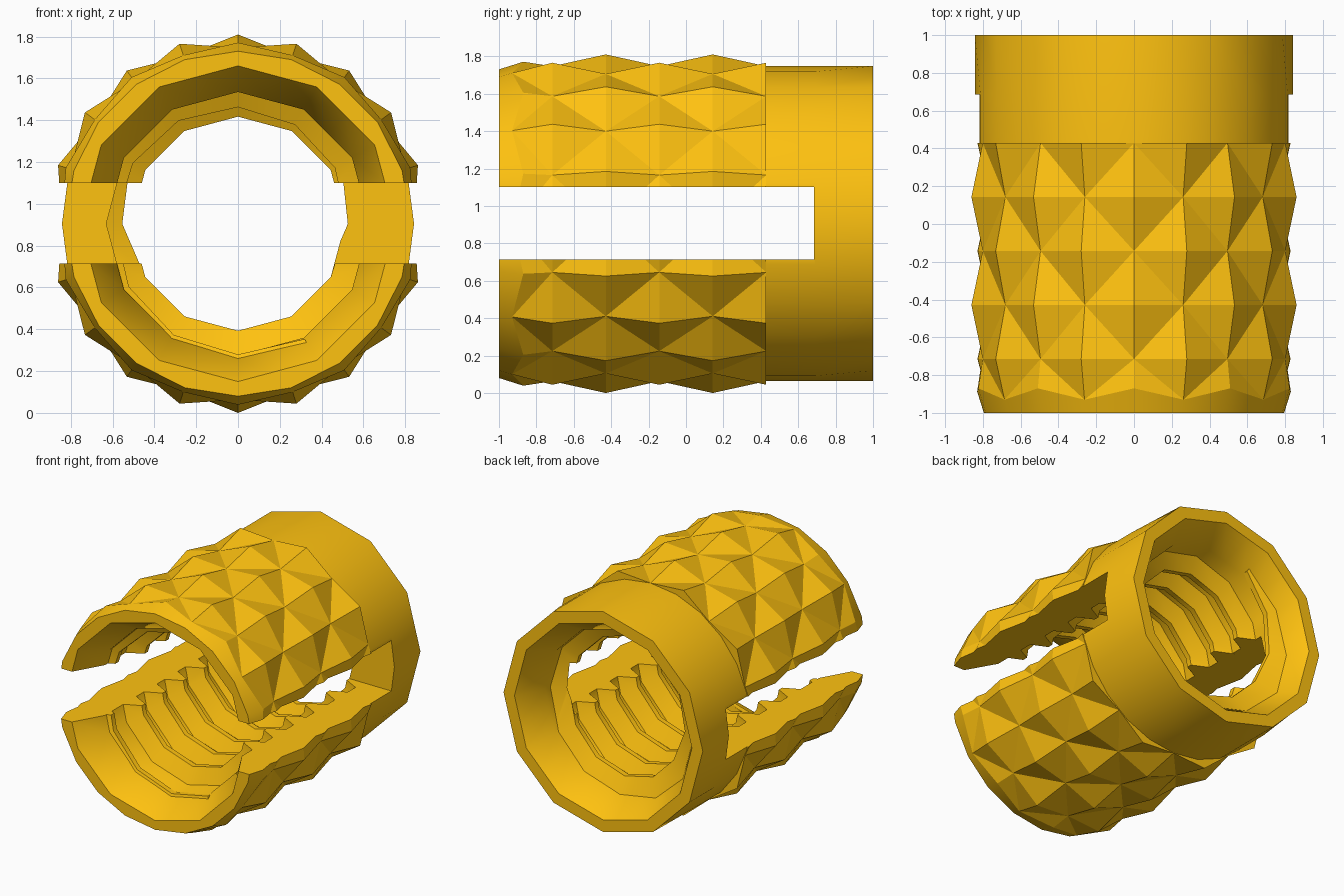
import bpy, bmesh
from math import sin, cos, tau, radians

if "Cube" in bpy.data.objects:
    bpy.data.objects.remove(bpy.data.objects["Cube"])

AXIS_Z = 0.905
SIDES = 12          # bore and thread facets per turn
KNURLS = 20         # knurl columns around

gold = bpy.data.materials.new("brass")
gold.use_nodes = True
gold.diffuse_color = (1.0, 0.54, 0.005, 1)
gold.node_tree.nodes["Principled BSDF"].inputs["Base Color"].default_value = gold.diffuse_color


def polar(r, angle, y):
    return (r * sin(angle), y, AXIS_Z + r * cos(angle))


def ring(bm, r, y, n, odd_scale=1):
    return [bm.verts.new(polar(r * (odd_scale if i % 2 else 1), tau * i / n, y))
            for i in range(n)]


def bridge(bm, a, b):
    n = len(a)
    for i in range(n):
        j = (i + 1) % n
        bm.faces.new((a[i], a[j], b[j], b[i]))


def finish(bm, name):
    bmesh.ops.recalc_face_normals(bm, faces=bm.faces)
    mesh = bpy.data.meshes.new(name)
    bm.to_mesh(mesh)
    bm.free()
    obj = bpy.data.objects.new(name, mesh)
    bpy.context.collection.objects.link(obj)
    mesh.materials.append(gold)
    return obj


# Sleeve: twelve-sided bore with end cones; the collar turns rounder towards the slot
def make_sleeve():
    bm = bmesh.new()
    flat = cos(tau / (2 * SIDES))
    profile = [(0.755, -1, flat), (0.63, -0.78, flat), (0.63, 0.8, flat), (0.75, 1, flat),
               (0.842, 1, flat), (0.842, 0.69, 1), (0.842, 0.425, 1),
               (0.79, 0.425, flat), (0.79, -1, flat)]
    rings = [ring(bm, r, y, 2 * SIDES, odd) for r, y, odd in profile]
    for k, current in enumerate(rings):
        bridge(bm, current, rings[(k + 1) % len(rings)])
    return finish(bm, "sleeve")


# Knurl: staggered four-sided pyramids, the first row clipped by a front taper
def make_knurl():
    bm = bmesh.new()
    low, high, rows = 0.842, 0.905, 5
    front = ring(bm, 0.825, -1, KNURLS)
    clipped = [(0.866, -0.87), (0.847, -0.93)]
    grid = [[bm.verts.new(polar(clipped[i % 2][0], tau * i / KNURLS, clipped[i % 2][1]))
             for i in range(KNURLS)]]
    for k in range(rows):
        y = -0.715 + 0.286 * k
        grid.append([bm.verts.new(polar(high if (i + k) % 2 else low, tau * i / KNURLS, y))
                     for i in range(KNURLS)])
    bridge(bm, front, grid[0])
    for k in range(rows):
        for i in range(KNURLS):
            j = (i + 1) % KNURLS
            a, b, c, d = grid[k][i], grid[k][j], grid[k + 1][j], grid[k + 1][i]
            # split each cell along its valley
            triangles = ((a, b, c), (a, c, d)) if (i + k) % 2 else ((a, b, d), (b, c, d))
            for tri in triangles:
                bm.faces.new(tri)
    inner_back = ring(bm, 0.762, 0.429, KNURLS)
    inner_front = ring(bm, 0.762, -1, KNURLS)
    bridge(bm, grid[-1], inner_back)
    bridge(bm, inner_back, inner_front)
    bridge(bm, inner_front, front)
    return finish(bm, "knurl")


# Thread: a ridge swept along a helix inside the bore, rising slowly at the front
def make_thread():
    bm = bmesh.new()
    pitch, turns, start = 0.25, 6.5, -0.8
    first = 5
    steps = int(SIDES * turns)
    previous = None
    for s in range(steps + 1):
        angle = tau * (s + first) / SIDES
        y = start + pitch * s / SIDES
        height = min(1, s / 11, (steps - s) / 3)
        crest = 0.637 - 0.125 * height
        half = 0.03 + 0.07 * height
        section = [(0.67, -half), (crest, -0.02), (crest, 0.02), (0.67, half)]
        loop = [bm.verts.new(polar(r, angle, y + dy)) for r, dy in section]
        if previous:
            bridge(bm, previous, loop)
        else:
            bm.faces.new(loop)
        previous = loop
    bm.faces.new(previous)
    return finish(bm, "thread")


parts = [(make_sleeve(), 31), (make_knurl(), 22), (make_thread(), 31)]

# Slot: a box cutting the front into two jaws
bpy.ops.mesh.primitive_cube_add(size=1, location=(0, -0.3575, 0.9075))
slot = bpy.context.object
slot.name = "slot_cutter"
slot.scale = (2.4, 2.085, 0.385)
slot.hide_render = True
bpy.context.view_layer.update()

for part, smooth_angle in parts:
    bpy.ops.object.select_all(action="DESELECT")
    part.select_set(True)
    bpy.context.view_layer.objects.active = part
    cut = part.modifiers.new("slot", "BOOLEAN")
    cut.operation = "DIFFERENCE"
    cut.solver = "EXACT"
    cut.object = slot
    bpy.ops.object.modifier_apply(modifier=cut.name)
    bpy.ops.object.shade_smooth_by_angle(angle=radians(smooth_angle))

bpy.data.objects.remove(slot)
